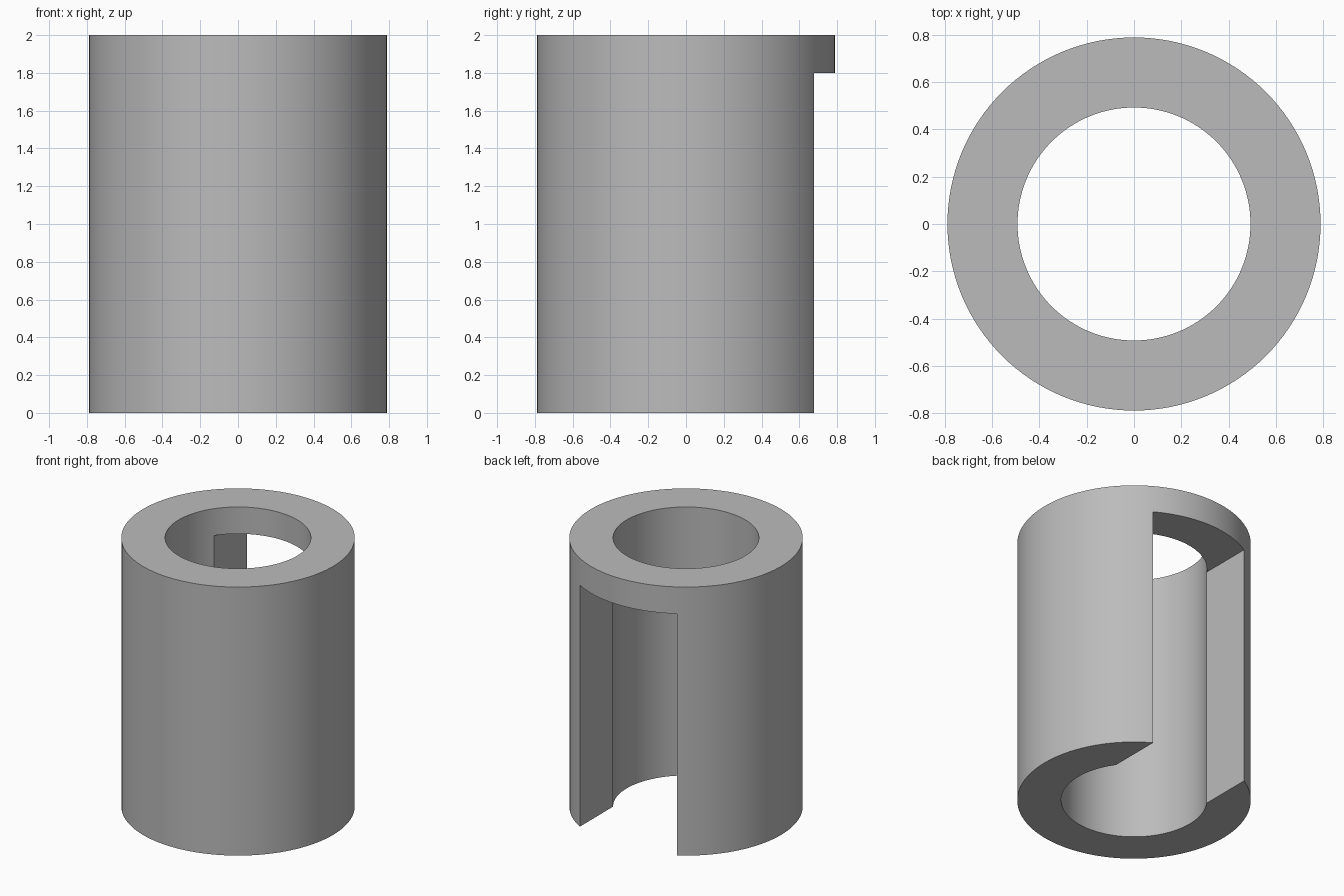
import bpy

HEIGHT = 2.0
OUTER_R = 0.788
BORE_R = 0.492
SLOT_HALF = 0.40
SLOT_TOP = 1.8
SIDES = 128

if "Cube" in bpy.data.objects:
    bpy.data.objects.remove(bpy.data.objects["Cube"])

# Plain grey material
grey = bpy.data.materials.new("grey")
grey.use_nodes = True
colour = (0.5, 0.5, 0.5, 1)
grey.diffuse_color = colour
grey.node_tree.nodes["Principled BSDF"].inputs["Base Color"].default_value = colour


def cylinder(name, radius, bottom, top):
    bpy.ops.mesh.primitive_cylinder_add(
        vertices=SIDES, radius=radius, depth=top - bottom,
        location=(0, 0, (top + bottom) / 2))
    bpy.context.object.name = name
    return bpy.context.object


def box(name, low, high):
    middle = [(a + b) / 2 for a, b in zip(low, high)]
    bpy.ops.mesh.primitive_cube_add(size=1, location=middle)
    obj = bpy.context.object
    obj.name = name
    obj.scale = [b - a for a, b in zip(low, high)]
    return obj


def cut(target, cutter):
    cutter.hide_render = True
    bpy.context.view_layer.objects.active = target
    mod = target.modifiers.new("cut", 'BOOLEAN')
    mod.operation = 'DIFFERENCE'
    mod.solver = 'EXACT'
    mod.object = cutter
    bpy.ops.object.modifier_apply(modifier=mod.name)
    bpy.data.objects.remove(cutter)


# Sleeve with a through bore and a rear slot open at the bottom
sleeve = cylinder("slotted_sleeve", OUTER_R, 0, HEIGHT)
cut(sleeve, cylinder("bore_cutter", BORE_R, -0.2, HEIGHT + 0.2))
cut(sleeve, box("slot_cutter", (-SLOT_HALF, 0, -0.2), (SLOT_HALF, 1, SLOT_TOP)))

sleeve.data.materials.clear()
sleeve.data.materials.append(grey)
bpy.ops.object.select_all(action='DESELECT')
sleeve.select_set(True)
bpy.context.view_layer.objects.active = sleeve
bpy.ops.object.shade_smooth_by_angle()
